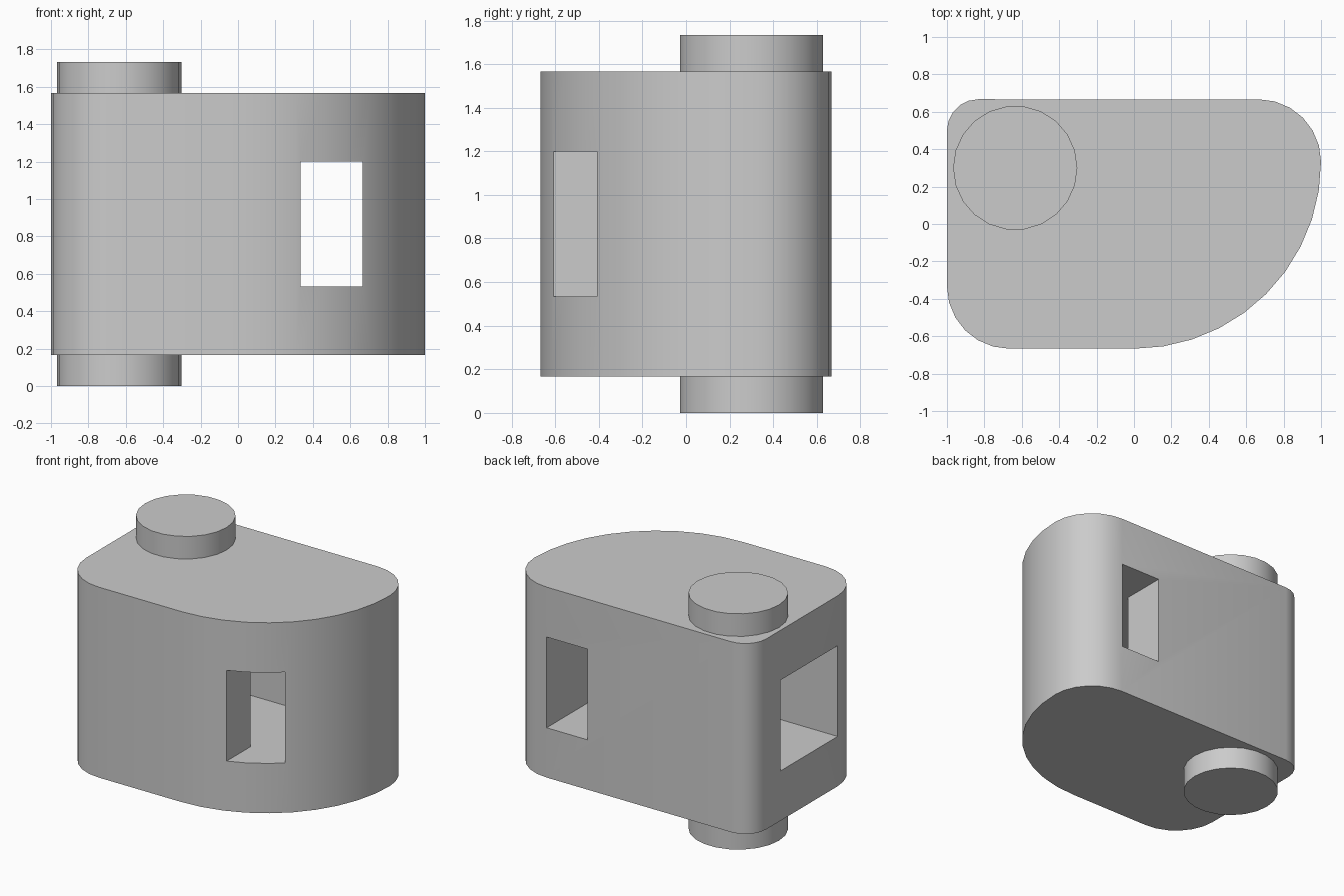
import bpy, bmesh
from math import sin, cos, pi, radians

default = bpy.data.objects.get("Cube")
if default:
    bpy.data.objects.remove(default, do_unlink=True)

THIRD = 1 / 3
BODY_BOTTOM, BODY_TOP, PIN_TOP = 0.167, 1.567, 1.733

grey = bpy.data.materials.new("plain grey")
grey.use_nodes = True
colour = (0.6, 0.6, 0.6, 1)
grey.diffuse_color = colour
grey.node_tree.nodes["Principled BSDF"].inputs["Base Color"].default_value = colour


def prism(name, outline, z0, z1):
    """Upright solid from a counter-clockwise outline."""
    bm = bmesh.new()
    base = bm.faces.new([bm.verts.new((x, y, z0)) for x, y in outline])
    top = bmesh.ops.extrude_face_region(bm, geom=[base])["geom"]
    for v in top:
        if isinstance(v, bmesh.types.BMVert):
            v.co.z = z1
    if base not in bm.faces[:] or len(bm.faces) < len(outline) + 2:
        bm.faces.new([v for v in bm.verts if v.co.z == z0])
    bmesh.ops.recalc_face_normals(bm, faces=bm.faces[:])
    mesh = bpy.data.meshes.new(name)
    bm.to_mesh(mesh)
    bm.free()
    mesh.materials.append(grey)
    obj = bpy.data.objects.new(name, mesh)
    bpy.context.collection.objects.link(obj)
    return obj


def arc(cx, cy, r, start, sweep, steps):
    angles = [radians(start + sweep * i / steps) for i in range(steps + 1)]
    return [(cx + r * cos(a), cy + r * sin(a)) for a in angles]


def smooth(obj):
    bpy.ops.object.select_all(action="DESELECT")
    obj.select_set(True)
    bpy.context.view_layer.objects.active = obj
    bpy.ops.object.shade_smooth_by_angle(angle=radians(30))


# Body: block with a different rounding on each corner
outline = (arc(2 * THIRD, THIRD, THIRD, 0, 90, 6)
           + arc(-0.833, 0.5, 0.167, 90, 90, 5)
           + arc(-2 * THIRD, -THIRD, THIRD, 180, 90, 6)
           + arc(0, THIRD, 1, 270, 90, 10)[:-1])
body = prism("body", outline, BODY_BOTTOM, BODY_TOP)

# Passage: front-to-back slot joined by a wider opening from the right side
near, far = THIRD, 2 * THIRD
passage = [(-1.2, -near), (near, -near), (near, -1), (far, -1),
           (far, 1), (near, 1), (near, near), (-1.2, near)]
cutter = prism("passage_cutter", passage, 0.533, 1.2)
cutter.hide_render = True

cut = body.modifiers.new("passage", "BOOLEAN")
cut.operation = "DIFFERENCE"
cut.solver = "EXACT"
cut.object = cutter
bpy.context.view_layer.objects.active = body
bpy.ops.object.modifier_apply(modifier=cut.name)
bpy.data.objects.remove(cutter, do_unlink=True)
smooth(body)

# Round pins above and below the body
circle = arc(-0.635, 0.3, 0.332, 0, 360, 22)[:-1]
for name, z0, z1 in (("lower_pin", 0, BODY_BOTTOM), ("upper_pin", BODY_TOP, PIN_TOP)):
    smooth(prism(name, circle, z0, z1))
